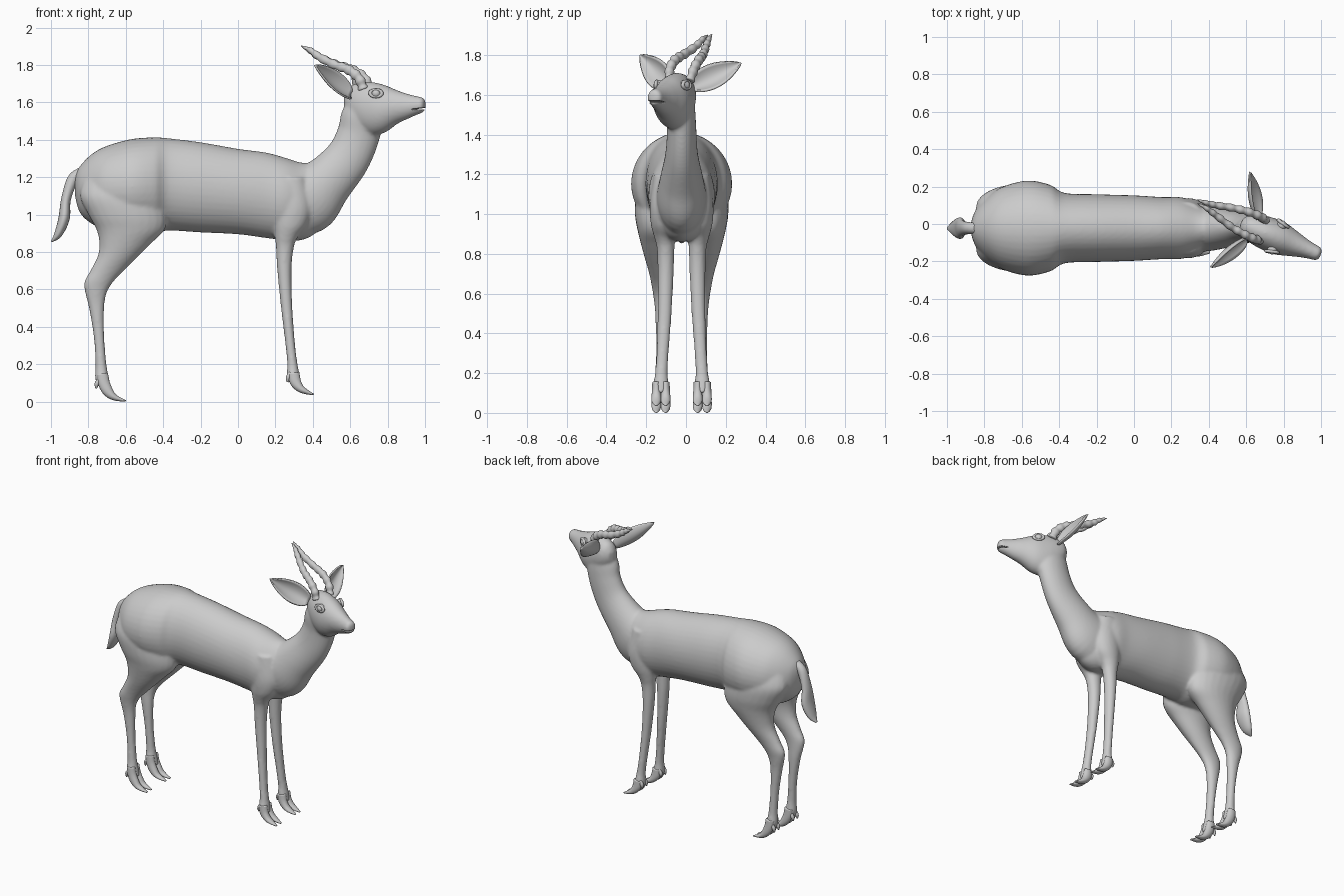
import bpy, bmesh, math
from mathutils import Vector as V

if "Cube" in bpy.data.objects:
    bpy.data.objects.remove(bpy.data.objects["Cube"])

YC = -0.022                       # mid plane of the body
F = V((0.928, -0.371, 0))         # head forward (turned sideways)
S = V((0.371, 0.928, 0))          # head left
UP = V((0, 0, 1))
Y = V((0, 1, 0))


def smooth(st, n=6):
    """Catmull-Rom through tuples of numbers."""
    out = []
    for i in range(len(st) - 1):
        a, b, c, d = (st[max(i - 1, 0)], st[i], st[i + 1], st[min(i + 2, len(st) - 1)])
        for k in range(n):
            t = k / n
            out.append([0.5 * (2 * q + (r - p) * t + (2 * p - 5 * q + 4 * r - s) * t * t
                               + (3 * q - p - 3 * r + s) * t ** 3)
                        for p, q, r, s in zip(a, b, c, d)])
    return out + [list(st[-1])]


def loft(bm, rings, seg=28):
    """Closed skin over elliptical rings (centre, axis u, axis v)."""
    rows = [[bm.verts.new(c + u * math.cos(2 * math.pi * k / seg) + v * math.sin(2 * math.pi * k / seg))
             for k in range(seg)] for c, u, v in rings]
    for a, b in zip(rows, rows[1:]):
        for k in range(seg):
            j = (k + 1) % seg
            bm.faces.new((a[k], a[j], b[j], b[k]))
    bm.faces.new(rows[0])
    bm.faces.new(rows[-1])


def tube(bm, st, side=Y, ridge=0.0, n=6, seg=20):
    """Loft along a path; stations are x, y, z, side radius, other radius."""
    p = smooth(st, n)
    rings = []
    for i, q in enumerate(p):
        t = (V(p[min(i + 1, len(p) - 1)][:3]) - V(p[max(i - 1, 0)][:3])).normalized()
        u = (side - t * side.dot(t)).normalized()
        m = 1 + ridge * math.sin(i * math.pi / 3)
        rings.append((V(q[:3]), u * max(q[3], .002) * m, t.cross(u) * max(q[4], .002) * m))
    loft(bm, rings, seg)


def make(name, bm):
    bmesh.ops.recalc_face_normals(bm, faces=bm.faces)
    me = bpy.data.meshes.new(name)
    bm.to_mesh(me)
    bm.free()
    for f in me.polygons:
        f.use_smooth = True
    ob = bpy.data.objects.new(name, me)
    bpy.context.collection.objects.link(ob)
    return ob


# --- Body: torso, neck, head and legs fused into one skin
bm = bmesh.new()
torso = [(-.872, 1.1, 1.21, .03), (-.845, 1.01, 1.26, .10), (-.78, .95, 1.325, .17), (-.70, .92, 1.368, .222),
         (-.57, .90, 1.404, .254), (-.45, .90, 1.413, .232), (-.37, .915, 1.408, .188), (-.2, .905, 1.387, .181),
         (0, .895, 1.352, .175), (.15, .875, 1.332, .166), (.25, .863, 1.305, .165), (.33, .862, 1.28, .14),
         (.40, .89, 1.27, .10), (.45, .95, 1.22, .05)]
loft(bm, [(V((x, YC, (a + b) / 2)), Y * w, UP * (b - a) / 2) for x, a, b, w in smooth(torso)], 40)

tube(bm, [(.28, YC, 1.08, .12, .19), (.375, YC, 1.09, .125, .19), (.475, YC, 1.175, .108, .143),
          (.585, YC, 1.30, .082, .122), (.643, YC, 1.425, .074, .115), (.665, -.03, 1.53, .075, .113),
          (.675, -.035, 1.62, .06, .08)], seg=32)

head = [(.572, 1.57, 1.64, .025), (.60, 1.52, 1.685, .06), (.65, 1.46, 1.705, .08), (.71, 1.425, 1.71, .09),
        (.78, 1.437, 1.694, .09), (.85, 1.485, 1.665, .07), (.91, 1.513, 1.645, .052), (.955, 1.533, 1.634, .042),
        (.985, 1.545, 1.627, .037), (.998, 1.562, 1.61, .022)]
loft(bm, [(V((x, -.03 - .4 * (x - .66), (a + b) / 2)), S * w, UP * (b - a) / 2)
          for x, a, b, w in smooth(head)], 32)

# legs: z, back x, front x, y offset, y radius
hind = [(1.2, -.82, -.46, .10, .09), (1.1, -.845, -.40, .115, .115), (1.0, -.80, -.38, .122, .113),
        (.92, -.757, -.392, .122, .10), (.85, -.742, -.46, .122, .083), (.78, -.75, -.53, .118, .068),
        (.70, -.79, -.61, .113, .05), (.64, -.822, -.667, .11, .041), (.58, -.817, -.702, .105, .036),
        (.5, -.797, -.715, .1, .033), (.35, -.772, -.715, .1, .029), (.2, -.762, -.703, .103, .03),
        (.13, -.765, -.69, .104, .039), (.085, -.75, -.68, .104, .034)]
fore = [(1.2, .18, .36, .08, .06), (1.05, .185, .39, .09, .07), (.95, .19, .37, .09, .065), (.88, .197, .32, .085, .052),
        (.82, .203, .298, .08, .044), (.7, .21, .286, .08, .04), (.5, .23, .291, .085, .035),
        (.3, .254, .306, .096, .031), (.2, .263, .319, .102, .032), (.14, .26, .33, .104, .04),
        (.10, .27, .335, .104, .035)]
for leg in (hind, fore):
    for s in (1, -1):
        loft(bm, [(V(((a + b) / 2, YC + s * y, z)), V(((b - a) / 2, 0, 0)), Y * r)
                  for z, a, b, y, r in smooth(leg)], 24)
body = make("body", bm)
rm = body.modifiers.new("fuse", 'REMESH')
rm.mode = 'VOXEL'
rm.voxel_size = 0.0095
rm.use_smooth_shade = True
sm = body.modifiers.new("soften", 'SMOOTH')
sm.factor = 0.5
sm.iterations = 7

# --- Mouth slit
bm = bmesh.new()
bmesh.ops.create_uvsphere(bm, u_segments=24, v_segments=12, radius=1)
for v in bm.verts:
    c = v.co.copy()
    v.co = V((.985, -.16, 1.566)) + F * c.x * .06 + S * c.y * .06 + UP * (c.z * .005 + c.x * .004)
cutter = make("mouth_cutter", bm)
cutter.hide_render = True
cutter.hide_viewport = True
bo = body.modifiers.new("mouth", 'BOOLEAN')
bo.operation = 'DIFFERENCE'
bo.object = cutter

# --- Eyes with lids
for s, nm in ((1, "left"), (-1, "right")):
    c = V((.765, -.072, 1.648)) + S * s * .07
    out = (S * s + F * .25 + UP * .1).normalized()
    bm = bmesh.new()
    bmesh.ops.create_uvsphere(bm, u_segments=20, v_segments=12, radius=.026)
    bmesh.ops.translate(bm, verts=bm.verts, vec=c)
    make(nm + "_eye", bm)
    bm = bmesh.new()
    a = (F - out * F.dot(out)).normalized()
    b = out.cross(a)
    N = 24
    g = []
    for i in range(N):
        t = 2 * math.pi * i / N
        d = a * math.cos(t) * 1.3 + b * math.sin(t) * .85
        g.append([bm.verts.new(c + out * (.012 + .009 * math.sin(q)) + d * (.024 + .008 * math.cos(q)))
                  for q in (k * math.pi / 4 for k in range(8))])
    for i in range(N):
        for k in range(8):
            bm.faces.new((g[i][k], g[(i + 1) % N][k], g[(i + 1) % N][(k + 1) % 8], g[i][(k + 1) % 8]))
    make(nm + "_eyelid", bm)

# --- Ears: cupped leaves
for nm, s, base, tip in (("left", 1, (.655, .03, 1.635), (.62, .278, 1.76)),
                         ("right", -1, (.60, -.075, 1.635), (.41, -.232, 1.80))):
    base, tip = V(base), V(tip)
    ax = tip - base
    d = ax.normalized()
    n = F * .85 + S * s * .35 + UP * .4
    n = (n - d * n.dot(d)).normalized()
    w = d.cross(n)
    bm = bmesh.new()
    rows = []
    for i in range(17):
        t = i / 16
        r = .052 * max(math.sin(math.pi * t ** .85), 0) ** .8 + .022 * (1 - t)
        rows.append([bm.verts.new(base + ax * t + w * c * r + n * (r * .6 * c * c - .02 * math.sin(math.pi * t)))
                     for c in (k / 6 - 1 for k in range(13))])
    for a, b in zip(rows, rows[1:]):
        for k in range(12):
            bm.faces.new((a[k], a[k + 1], b[k + 1], b[k]))
    bmesh.ops.remove_doubles(bm, verts=bm.verts, dist=.0005)
    ear = make(nm + "_ear", bm)
    so = ear.modifiers.new("thickness", 'SOLIDIFY')
    so.thickness = .01
    so.offset = 0

# --- Horns: ridged, sweeping back
horns = {"left": [(.70, .02, 1.67), (.675, .04, 1.73), (.61, .065, 1.775), (.53, .085, 1.80), (.44, .10, 1.84),
                  (.38, .115, 1.88), (.338, .13, 1.902)],
         "right": [(.67, -.085, 1.67), (.645, -.08, 1.73), (.59, -.055, 1.775), (.52, -.015, 1.80), (.44, .045, 1.84),
                   (.385, .085, 1.88), (.34, .11, 1.90)]}
radii = (.026, .026, .025, .023, .021, .014, .003)
for nm, pts in horns.items():
    bm = bmesh.new()
    tube(bm, [(*p, r * .85, r) for p, r in zip(pts, radii)], S, ridge=.12, n=10)
    make(nm + "_horn", bm)

# --- Tail
bm = bmesh.new()
tube(bm, [(-.84, YC, 1.225, .03, .028), (-.885, YC, 1.185, .032, .03), (-.92, YC, 1.08, .042, .026),
          (-.93, YC, .98, .058, .03), (-.962, YC, .895, .04, .021), (-.997, YC, .856, .008, .004)])
make("tail", bm)

# --- Cloven hooves and dewclaws
feet = {"hind": (-.725, 0, [(0, .15, .02, .03), (.008, .10, .022, .031), (.03, .055, .024, .028), (.065, .023, .022, .017),
                            (.125, .004, .008, .004)]),
        "front": (.298, .034, [(0, .12, .02, .03), (.008, .075, .022, .03), (.03, .042, .024, .023),
                               (.06, .022, .022, .015), (.107, .004, .008, .004)])}
for nm, (x, z0, path) in feet.items():
    for s, sd in ((1, "left"), (-1, "right")):
        bm = bmesh.new()
        for k in (-1, 1):
            y = YC + s * .104 + k * .0235
            tube(bm, [(x + px, y, z0 + pz, a, b) for px, pz, a, b in path])
            tube(bm, [(x - .015, y, z0 + .12, .01, .012), (x - .03, y, z0 + .095, .012, .012),
                      (x - .033, y, z0 + .07, .004, .004)], n=4, seg=12)
        make(f"{nm}_{sd}_hoof", bm)
